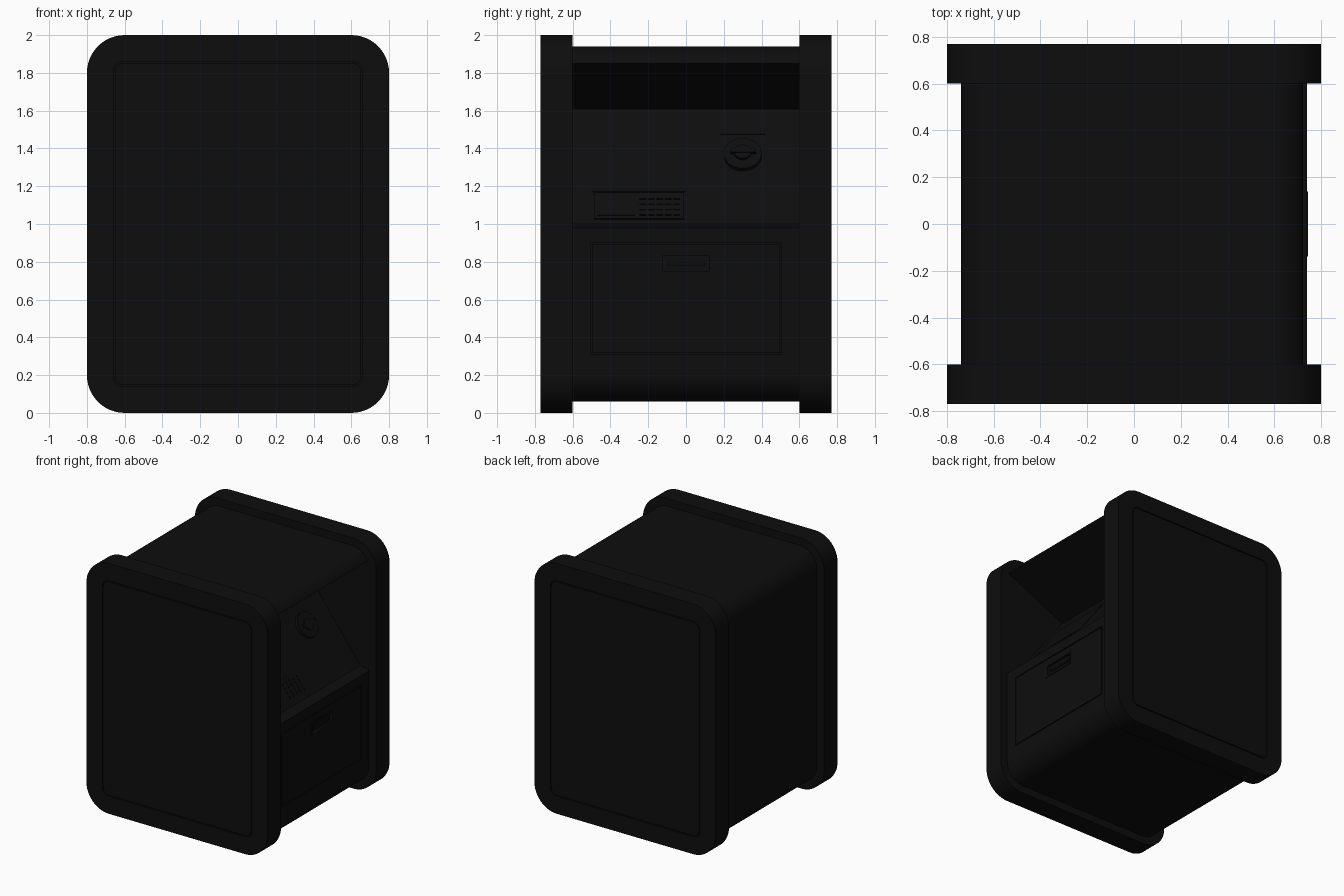
import bpy, bmesh, math
from mathutils import Matrix, Vector

cube = bpy.data.objects.get("Cube")
if cube:
    bpy.data.objects.remove(cube, do_unlink=True)


def material(name, value):
    m = bpy.data.materials.new(name)
    m.use_nodes = True
    color = (value, value, value, 1)
    m.diffuse_color = color
    m.node_tree.nodes["Principled BSDF"].inputs["Base Color"].default_value = color
    return m


BLACK = material("soft black", 0.0042)


def finish(name, bm, smooth=False):
    bmesh.ops.recalc_face_normals(bm, faces=bm.faces)
    mesh = bpy.data.meshes.new(name)
    bm.to_mesh(mesh)
    bm.free()
    mesh.materials.append(BLACK)
    ob = bpy.data.objects.new(name, mesh)
    bpy.context.collection.objects.link(ob)
    if smooth:
        activate(ob)
        bpy.ops.object.shade_smooth_by_angle(angle=math.radians(30))
    return ob


def activate(ob):
    bpy.ops.object.select_all(action='DESELECT')
    ob.select_set(True)
    bpy.context.view_layer.objects.active = ob


def prism(name, points, y0, y1, smooth=False):
    """Extrude an x-z outline along y."""
    bm = bmesh.new()
    face = bm.faces.new([bm.verts.new((x, y0, z)) for x, z in points])
    ext = bmesh.ops.extrude_face_region(bm, geom=[face])
    verts = [v for v in ext["geom"] if isinstance(v, bmesh.types.BMVert)]
    bmesh.ops.translate(bm, verts=verts, vec=(0, y1 - y0, 0))
    return finish(name, bm, smooth)


def rounded(half_x, half_z, radius, steps=12):
    """Rounded rectangle outline around z = 1."""
    points = []
    for quarter, (sx, sz) in enumerate([(1, 1), (-1, 1), (-1, -1), (1, -1)]):
        for i in range(steps + 1):
            a = (quarter + i / steps) * math.pi / 2
            points.append((sx * (half_x - radius) + radius * math.cos(a),
                           1 + sz * (half_z - radius) + radius * math.sin(a)))
    return points


def box(name, center, size, tilt=0.0):
    bm = bmesh.new()
    bmesh.ops.create_cube(bm, size=1)
    bm.transform(Matrix.Translation(center) @ Matrix.Rotation(tilt, 4, 'Y')
                 @ Matrix.Diagonal((*size, 1)))
    return finish(name, bm)


def cut(target, cutter):
    mod = target.modifiers.new("cut", 'BOOLEAN')
    mod.object = cutter
    mod.operation = 'DIFFERENCE'
    mod.solver = 'EXACT'
    activate(target)
    bpy.ops.object.modifier_apply(modifier=mod.name)
    bpy.data.objects.remove(cutter, do_unlink=True)


# Cabinet with the sloping console recess on its left side
TOP, BOTTOM = Vector((0.2, 0, 1.61)), Vector((0.66, 0, 1.0))
WALL, GAP = 0.74, 0.008
cabinet = prism("cabinet", rounded(WALL, 0.94, 0.16), -0.6, 0.6)
recess = [(0.9, 1.93), (TOP.x, TOP.z), (BOTTOM.x, BOTTOM.z), (WALL, 0.98), (0.9, 0.98)]
cut(cabinet, prism("recess_cutter", recess, -0.7, 0.7))

# End caps with inset panels separated by a thin groove
for side, label in ((-1, "front"), (1, "back")):
    cap = prism(label + "_cap", rounded(0.8, 1, 0.2), side * 0.6, side * 0.77)
    cut(cap, prism("cap_cutter", rounded(0.66, 0.86, 0.05, 4), side * 0.75, side * 0.8))
    activate(cap)
    bpy.ops.object.shade_smooth_by_angle(angle=math.radians(30))
    prism(label + "_panel", rounded(0.66 - GAP, 0.86 - GAP, 0.045, 4),
          side * 0.745, side * 0.77)

# Drawer face, grooved into the cabinet
cut(cabinet, box("drawer_cutter", (WALL, 0, 0.605), (0.04, 1.01, 0.59)))
drawer = box("drawer", (WALL - 0.0125, 0, 0.605), (0.025, 1.01 - 2 * GAP, 0.59 - 2 * GAP))
cut(drawer, box("grip_cutter", (WALL, 0, 0.79), (0.03, 0.25, 0.08)))
for y in (-0.133, 0.133):
    box("grip_side", (WALL - 0.003, y, 0.79), (0.016, 0.014, 0.108))
for z in (0.743, 0.837):
    box("grip_rail", (WALL - 0.003, 0, z), (0.016, 0.28, 0.014))
box("grip_bar", (WALL - 0.01, 0, 0.79), (0.012, 0.2, 0.02))

activate(cabinet)
bpy.ops.object.shade_smooth_by_angle(angle=math.radians(30))

# Console fittings are placed by y and z on the sloping panel
slope = BOTTOM - TOP
NORMAL = Vector((-slope.z, 0, slope.x)).normalized()
TILT = -math.atan2(NORMAL.z, NORMAL.x)


def on_panel(y, z, lift=0.0):
    p = TOP + slope * ((z - TOP.z) / slope.z) + NORMAL * lift
    return Vector((p.x, y, p.z))


def fitting(name, y0, y1, z0, z1, thick):
    return box(name, on_panel((y0 + y1) / 2, (z0 + z1) / 2),
               (thick, y1 - y0, (z1 - z0) / NORMAL.x), TILT)


# Display and keypad
fitting("display_sheet", -0.5, 0.0, 1.17, 1.465, 0.008)
fitting("keypad_base", -0.485, -0.01, 1.025, 1.163, 0.014)
fitting("small_screen", -0.47, -0.27, 1.04, 1.15, 0.024)
for row in range(4):
    for col in range(5):
        y, z = -0.245 + col * 0.045, 1.042 + row * 0.028
        fitting("key", y, y + 0.034, z, z + 0.018, 0.026)


# Round dial with a turning bar
def disc(name, y, z, radius, low, high):
    bm = bmesh.new()
    bmesh.ops.create_cone(bm, cap_ends=True, segments=32, radius1=radius,
                          radius2=radius, depth=high - low)
    turn = NORMAL.to_track_quat('Z', 'Y').to_matrix().to_4x4()
    bm.transform(Matrix.Translation(on_panel(y, z, (low + high) / 2)) @ turn)
    return finish(name, bm, True)


disc("dial_base", 0.3, 1.36, 0.1, -0.01, 0.025)
disc("dial_hub", 0.3, 1.36, 0.045, 0.0, 0.04)
fitting("dial_bar", 0.235, 0.37, 1.355, 1.375, 0.09)
fitting("dial_label", 0.18, 0.42, 1.475, 1.485, 0.008)
